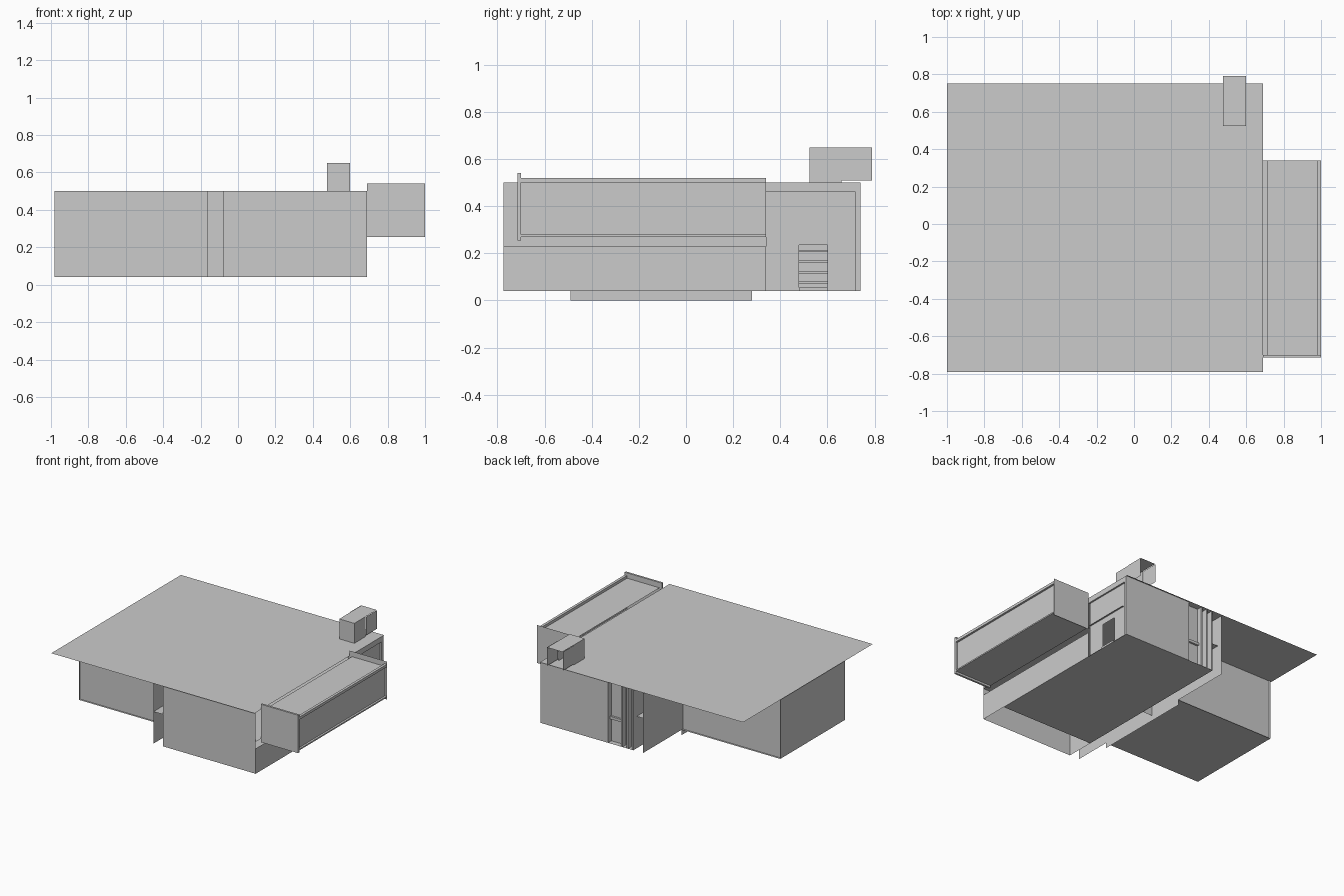
import bpy
import bmesh

cube = bpy.data.objects.get("Cube")
if cube:
    bpy.data.objects.remove(cube, do_unlink=True)

grey = bpy.data.materials.new("plain_grey")
grey.use_nodes = True
grey.diffuse_color = (0.6, 0.6, 0.6, 1)
grey.node_tree.nodes["Principled BSDF"].inputs["Base Color"].default_value = (0.6, 0.6, 0.6, 1)


def part(name, x, y, z):
    """Block between three ranges; a single number makes a flat sheet."""
    spans = [v if isinstance(v, tuple) else (v, v) for v in (x, y, z)]
    flat = [i for i, (a, b) in enumerate(spans) if a == b]
    bm = bmesh.new()
    if flat:
        u, w = [i for i in range(3) if i != flat[0]]
        corners = []
        for i, j in ((0, 0), (1, 0), (1, 1), (0, 1)):
            p = [s[0] for s in spans]
            p[u], p[w] = spans[u][i], spans[w][j]
            corners.append(bm.verts.new(p))
        bm.faces.new(corners)
    else:
        bmesh.ops.create_cube(bm, size=1)
        for v in bm.verts:
            v.co = [(a + b) / 2 + c * (b - a) for c, (a, b) in zip(v.co, spans)]
    mesh = bpy.data.meshes.new(name)
    bm.to_mesh(mesh)
    bm.free()
    mesh.materials.append(grey)
    obj = bpy.data.objects.new(name, mesh)
    bpy.context.collection.objects.link(obj)
    return obj


BASE, TOP = 0.04, 0.5
FRONT, BACK = -0.775, 0.74
LEFT, HALL, SPINE, RIGHT = -0.98, -0.16, -0.08, 0.69
full = (BASE, TOP)

# Roof sheet and long spine wall
part("main_roof", (-1, RIGHT), (-0.79, 0.75), TOP)
part("spine_wall", HALL, (FRONT, BACK), full)
part("spine_footing", HALL, (-0.49, 0.28), (0, BASE))

# Narrow wing: floor, overhanging end wall, inset long walls
part("wing_floor", (LEFT, HALL), (-0.49, 0.28), BASE)
part("wing_end_wall", LEFT, (-0.49, 0.28), full)
for label, y in (("front", -0.475), ("back", 0.265)):
    part("wing_wall_" + label, (LEFT, HALL), y, full)

# Passage beside the spine wall
part("passage_screen", (HALL, SPINE), 0, full)
part("upper_floor", (HALL, RIGHT), (FRONT, 0.7), 0.28)

# Main block
part("block_floor", (SPINE, RIGHT), (-0.56, BACK), BASE)
part("block_front_wall", (SPINE, RIGHT), FRONT, full)
part("block_inner_wall", SPINE, (FRONT, BACK), full)
part("block_back_wall", (0.14, RIGHT), BACK, full)
part("side_low_wall", RIGHT, (FRONT, 0.34), (BASE, 0.23))

# Recessed side wall with a low doorway, lintel and corner post
door = (0.48, 0.6)
wall_x = RIGHT - 0.012
part("side_wall_before_door", wall_x, (0.34, door[0]), (BASE, 0.46))
part("side_wall_after_door", wall_x, (door[1], 0.72), (BASE, 0.46))
part("side_wall_over_door", wall_x, door, (0.235, 0.46))
part("side_lintel", (wall_x, RIGHT), (0.34, BACK), (0.46, TOP))
part("corner_post", (wall_x, RIGHT), (0.72, BACK), (BASE, 0.46))
part("door_sill", (0.66, RIGHT), door, (BASE, 0.055))
for i in range(4):
    part("stair_step", (0.61 - i * 0.05, 0.66 - i * 0.05), door,
         (0.07 + i * 0.045, 0.08 + i * 0.045))

# Glazed back entrance with posts and a middle rail
part("entrance_pane", (SPINE, 0.14), 0.7, full)
for x in (0.13, 0.01, -0.035, -0.08):
    part("entrance_post", (x, x + 0.012), (0.7, BACK), full)
part("entrance_rail", (0.01, 0.14), (0.7, 0.715), (0.21, 0.23))

# Projecting side box
part("box_near_plate", (RIGHT, 1), (-0.715, -0.7), (0.255, 0.54))
part("box_far_plate", (RIGHT, 1), 0.34, (0.255, 0.54))
part("box_floor", (RIGHT, 1), (-0.7, 0.34), 0.27)
part("box_roof", (RIGHT + 0.02, 0.98), (-0.7, 0.34), TOP)
part("box_outer_wall", 0.985, (-0.7, 0.34), (0.27, TOP))
part("box_top_rail", (0.98, 1), (-0.7, 0.34), (0.5, 0.52))
part("box_bottom_rail", (0.98, 1), (-0.7, 0.34), (0.27, 0.28))

# Roof scoop, open at the back and on its overhanging underside
scoop = (0.475, 0.6)
part("scoop_top", scoop, (0.525, 0.79), 0.65)
part("scoop_front", scoop, 0.525, (TOP, 0.65))
for x, out in ((scoop[0], -0.004), (scoop[1], 0.004)):
    part("scoop_side", x, (0.525, 0.66), (TOP, 0.65))
    part("scoop_cheek", x + out, (0.66, 0.79), (0.51, 0.65))
